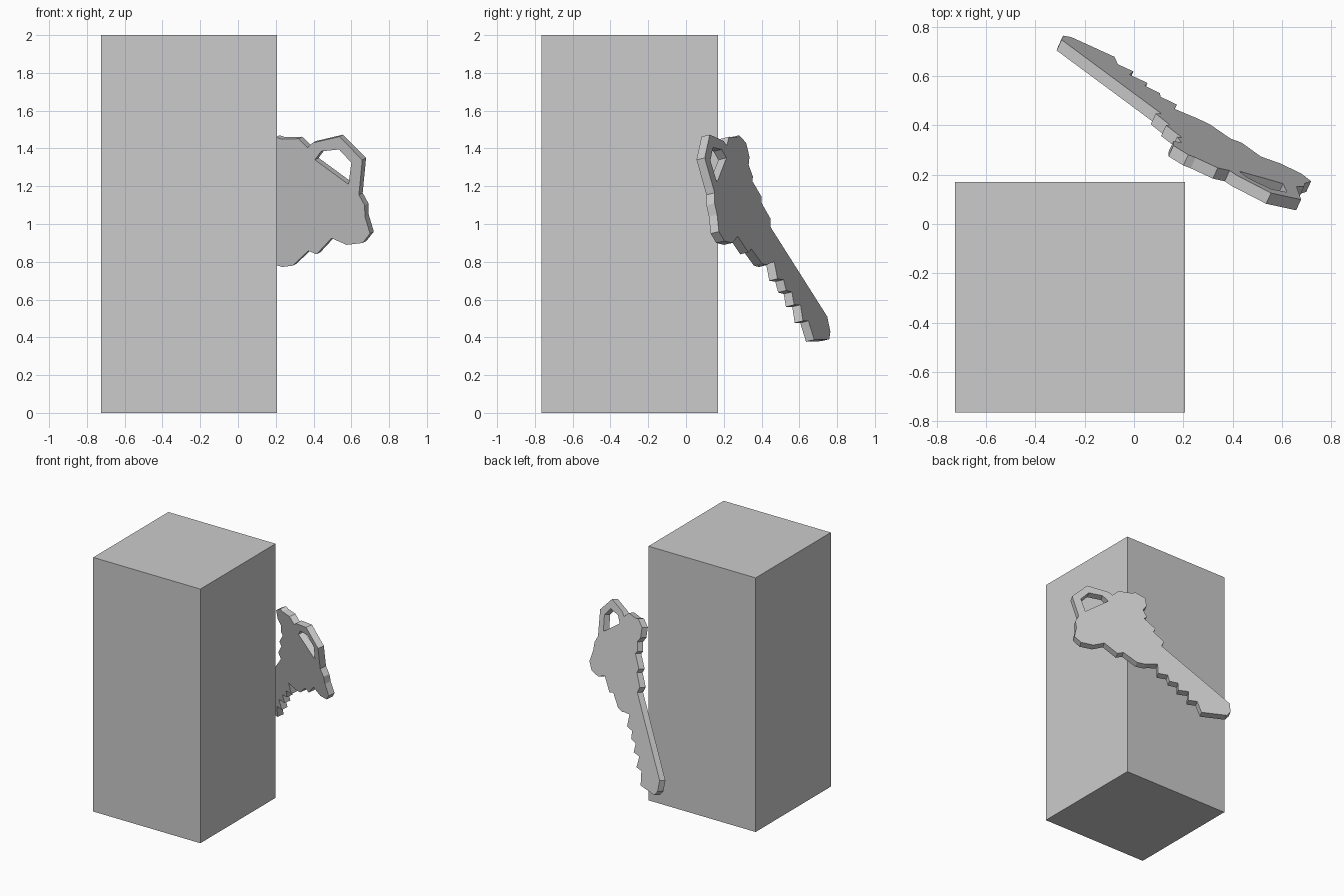
import bpy, bmesh
from mathutils import Vector

# Tall block
bpy.ops.mesh.primitive_cube_add(size=1, location=(-0.259, -0.297, 1.0))
block = bpy.context.object
block.name = "tall_block"
block.scale = (0.933, 0.935, 2.0)

# Key plate: outlines given as (x, z) on the tilted back plane
NORMAL = Vector((0.46, 1.0, 0.24)).normalized()
THICK = 0.049


def on_plane(x, z):
    return Vector((x, 0.735 - 0.46 * x - 0.24 * z, z))


outline = [
    # bow and ring
    (0.22, 1.47), (0.25, 1.46), (0.34, 1.462), (0.388, 1.415), (0.415, 1.44),
    (0.556, 1.473), (0.678, 1.35), (0.66, 1.165), (0.69, 1.11), (0.692, 1.05),
    (0.719, 0.96), (0.68, 0.91), (0.595, 0.90), (0.515, 0.935), (0.436, 0.85),
    (0.392, 0.868), (0.31, 0.79), (0.255, 0.783),
    # lower teeth
    (0.23, 0.79), (0.165, 0.80), (0.174, 0.71), (0.108, 0.705), (0.105, 0.648),
    (0.045, 0.64), (0.055, 0.572), (-0.018, 0.572), (-0.002, 0.487),
    (-0.065, 0.487), (-0.08, 0.387),
    # tip and straight edge
    (-0.255, 0.39), (-0.288, 0.43), (-0.294, 0.51), (0.11, 0.982),
    # upper teeth
    (0.088, 1.027), (0.147, 1.11), (0.13, 1.143), (0.195, 1.228),
    (0.175, 1.25), (0.192, 1.313), (0.16, 1.355), (0.16, 1.43),
]
hole = [(0.427, 1.35), (0.46, 1.395), (0.555, 1.405), (0.62, 1.335), (0.605, 1.22)]

bm = bmesh.new()
edges = []
for loop in (outline, hole):
    vs = [bm.verts.new(on_plane(*p)) for p in loop]
    edges += [bm.edges.new((a, b)) for a, b in zip(vs, vs[1:] + vs[:1])]
bmesh.ops.triangle_fill(bm, edges=edges, use_beauty=True, normal=NORMAL)
ext = bmesh.ops.extrude_face_region(bm, geom=bm.faces[:], use_keep_orig=True)
moved = [g for g in ext["geom"] if isinstance(g, bmesh.types.BMVert)]
bmesh.ops.translate(bm, verts=moved, vec=-NORMAL * THICK)
bmesh.ops.recalc_face_normals(bm, faces=bm.faces[:])

mesh = bpy.data.meshes.new("key_plate")
bm.to_mesh(mesh)
bm.free()
key = bpy.data.objects.new("key_plate", mesh)
bpy.context.collection.objects.link(key)
